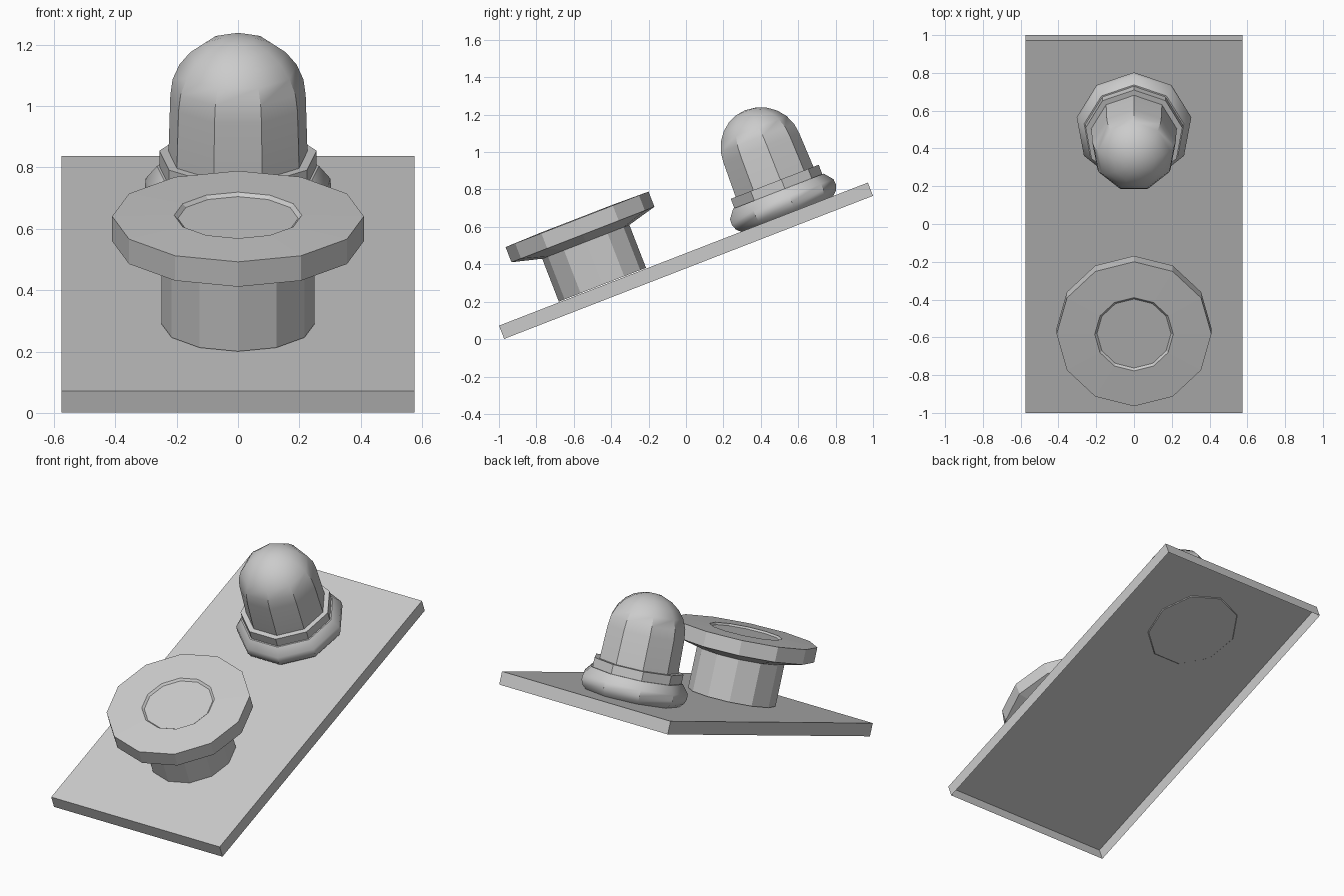
import bpy, bmesh
from math import sin, cos, pi, radians
from mathutils import Matrix

if "Cube" in bpy.data.objects:
    bpy.data.objects.remove(bpy.data.objects["Cube"])

TILT = radians(21.2)
# tilted frame: origin at the centre of the plate's upper face
FRAME = Matrix.Translation((0, -0.0137, 0.4545)) @ Matrix.Rotation(TILT, 4, 'X')


def finish(bm, name, smooth=None):
    bmesh.ops.recalc_face_normals(bm, faces=bm.faces)
    bm.transform(FRAME)
    me = bpy.data.meshes.new(name)
    bm.to_mesh(me)
    bm.free()
    ob = bpy.data.objects.new(name, me)
    bpy.context.collection.objects.link(ob)
    if smooth:
        bpy.ops.object.select_all(action='DESELECT')
        ob.select_set(True)
        bpy.context.view_layer.objects.active = ob
        bpy.ops.object.shade_smooth_by_angle(angle=radians(smooth))
    return ob


def lathe(name, profile, sides, v, start=0.0, cap=True, smooth=None):
    """Revolve (radius, height) points around the plate normal at (0, v)."""
    bm = bmesh.new()
    rings = []
    for r, h in profile:
        if r == 0:
            rings.append([bm.verts.new((0, v, h))])
        else:
            rings.append([bm.verts.new((r * cos(start + 2 * pi * i / sides),
                                        v + r * sin(start + 2 * pi * i / sides), h))
                          for i in range(sides)])
    for a, b in zip(rings, rings[1:]):
        for i in range(sides):
            j = (i + 1) % sides
            if len(b) == 1:
                bm.faces.new((a[i], a[j], b[0]))
            else:
                bm.faces.new((a[i], a[j], b[j], b[i]))
    if cap and len(rings[-1]) > 1:
        bm.faces.new(rings[-1])
    return finish(bm, name, smooth)


# base plate: shallow slab, open underneath
bm = bmesh.new()
bmesh.ops.create_cube(bm, size=1)
bm.transform(Matrix.Translation((0, 0, -0.038)) @ Matrix.Diagonal((1.15, 2.115, 0.076, 1)))
bm.faces.ensure_lookup_table()
bottom = min(bm.faces, key=lambda f: f.calc_center_median().z)
bmesh.ops.delete(bm, geom=[bottom], context='FACES_ONLY')
finish(bm, "base_plate")

# flanged button with a shallow recess in its top
lathe("flanged_button",
      [(0.25, 0.004), (0.25, 0.25), (0.41, 0.292), (0.41, 0.379),
       (0.208, 0.383), (0.196, 0.372)], 12, -0.463)

# lamp: rounded foot, collar and dome, all nine-sided
LAMP = 0.587
lathe("lamp_foot",
      [(0.268, -0.004), (0.295, 0.02), (0.308, 0.05), (0.306, 0.083), (0.268, 0.13)],
      9, LAMP, pi / 2, smooth=35)
lathe("lamp_collar", [(0.26, 0.128), (0.26, 0.184)], 9, LAMP, pi / 2)
dome = [(0.23, 0.18)] + [(0.224 * cos(pi / 2 * k / 6), 0.38 + 0.218 * sin(pi / 2 * k / 6))
                         for k in range(6)] + [(0, 0.598)]
lathe("lamp_dome", dome, 9, LAMP, pi / 2, smooth=32)
